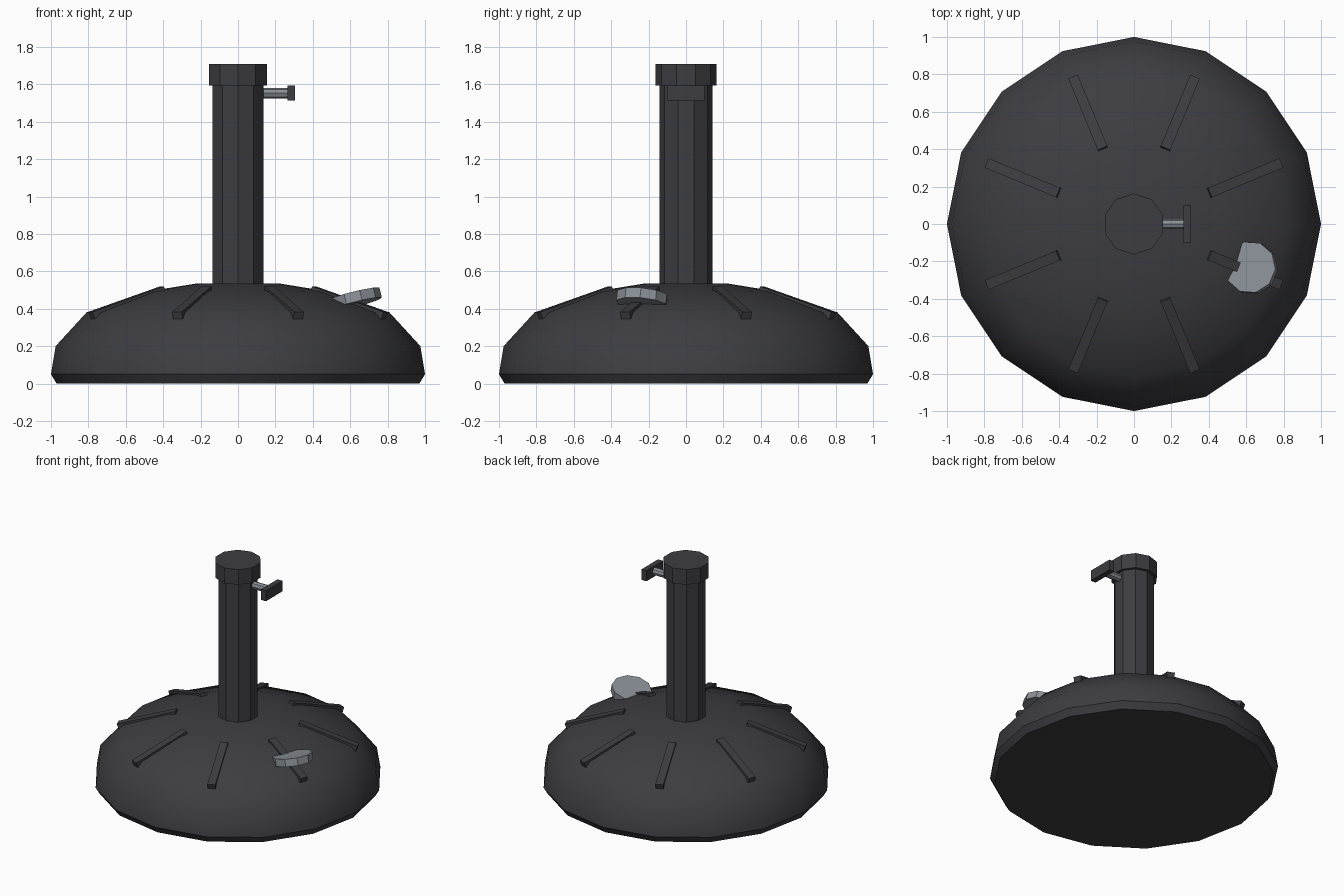
import bpy, bmesh, math
from mathutils import Matrix, Vector, Euler

if "Cube" in bpy.data.objects:
    bpy.data.objects.remove(bpy.data.objects["Cube"])


def material(name, rgb):
    m = bpy.data.materials.new(name)
    m.diffuse_color = (*rgb, 1)
    m.use_nodes = True
    m.node_tree.nodes["Principled BSDF"].inputs["Base Color"].default_value = m.diffuse_color
    return m


DARK = material("dark grey plastic", (0.047, 0.046, 0.053))
STEEL = material("light grey metal", (0.25, 0.28, 0.31))


def finish(bm, name, mat):
    bmesh.ops.recalc_face_normals(bm, faces=bm.faces)
    me = bpy.data.meshes.new(name)
    bm.to_mesh(me)
    bm.free()
    me.materials.append(mat)
    ob = bpy.data.objects.new(name, me)
    bpy.context.collection.objects.link(ob)
    return ob


def cylinder(name, mat, sides, radius, depth, loc, rot=(0, 0, 0)):
    bm = bmesh.new()
    # first corner on local +y
    m = (Matrix.Translation(loc) @ Euler(rot).to_matrix().to_4x4()
         @ Matrix.Rotation(math.pi / 2, 4, 'Z'))
    ring = [(radius * math.cos(i * math.tau / sides),
             radius * math.sin(i * math.tau / sides)) for i in range(sides)]
    low = [bm.verts.new(m @ Vector((x, y, -depth / 2))) for x, y in ring]
    top = [bm.verts.new(m @ Vector((x, y, depth / 2))) for x, y in ring]
    bm.faces.new(low)
    bm.faces.new(top)
    for i in range(sides):
        j = (i + 1) % sides
        bm.faces.new((low[i], low[j], top[j], top[i]))
    return finish(bm, name, mat)


def box(name, mat, size, loc, rot=(0, 0, 0)):
    bm = bmesh.new()
    m = (Matrix.Translation(loc) @ Euler(rot).to_matrix().to_4x4()
         @ Matrix.Diagonal((*size, 1)))
    bmesh.ops.create_cube(bm, size=1, matrix=m)
    return finish(bm, name, mat)


# Domed weight: 16-sided turned profile, smooth with a sharp lower rim
profile = [(0.97, 0), (1.0, 0.05), (0.975, 0.2), (0.81, 0.38),
           (0.5, 0.49), (0.22, 0.535)]
bm = bmesh.new()
rings = [[bm.verts.new((r * math.cos(i * math.tau / 16),
                        r * math.sin(i * math.tau / 16), z))
          for i in range(16)] for r, z in profile]
for a, b in zip(rings, rings[1:]):
    for i in range(16):
        j = (i + 1) % 16
        bm.faces.new((a[i], a[j], b[j], b[i]))
bm.faces.new(rings[0])
bm.faces.new(rings[-1])
base = finish(bm, "domed_base", DARK)
base.data.shade_smooth()
base.data.set_sharp_from_angle(angle=math.radians(36))

# Eight sloping ribs on the dome
slope = math.atan2(0.14, 0.42)
for k in range(8):
    a = math.radians(22.5 + 45 * k)
    box(f"rib_{k + 1}", DARK, (0.435, 0.055, 0.04),
        (0.64 * math.cos(a), 0.64 * math.sin(a), 0.432), (0, slope, a))

# Pole tube and collar
cylinder("pole_tube", DARK, 10, 0.142, 1.09, (0, 0, 1.065))
cylinder("pole_collar", DARK, 10, 0.163, 0.115, (-0.001, 0, 1.652))

# Clamp screw and its handle
cylinder("clamp_screw", STEEL, 8, 0.028, 0.16, (0.195, 0, 1.553),
         (0, math.pi / 2, 0))
box("clamp_handle", DARK, (0.042, 0.2, 0.08), (0.285, 0, 1.553))

# Tilted filler cap half sunk in the dome
cylinder("filler_cap", STEEL, 10, 0.14, 0.055, (0.627, -0.234, 0.452),
         (0, -0.26, math.radians(-22.5)))
